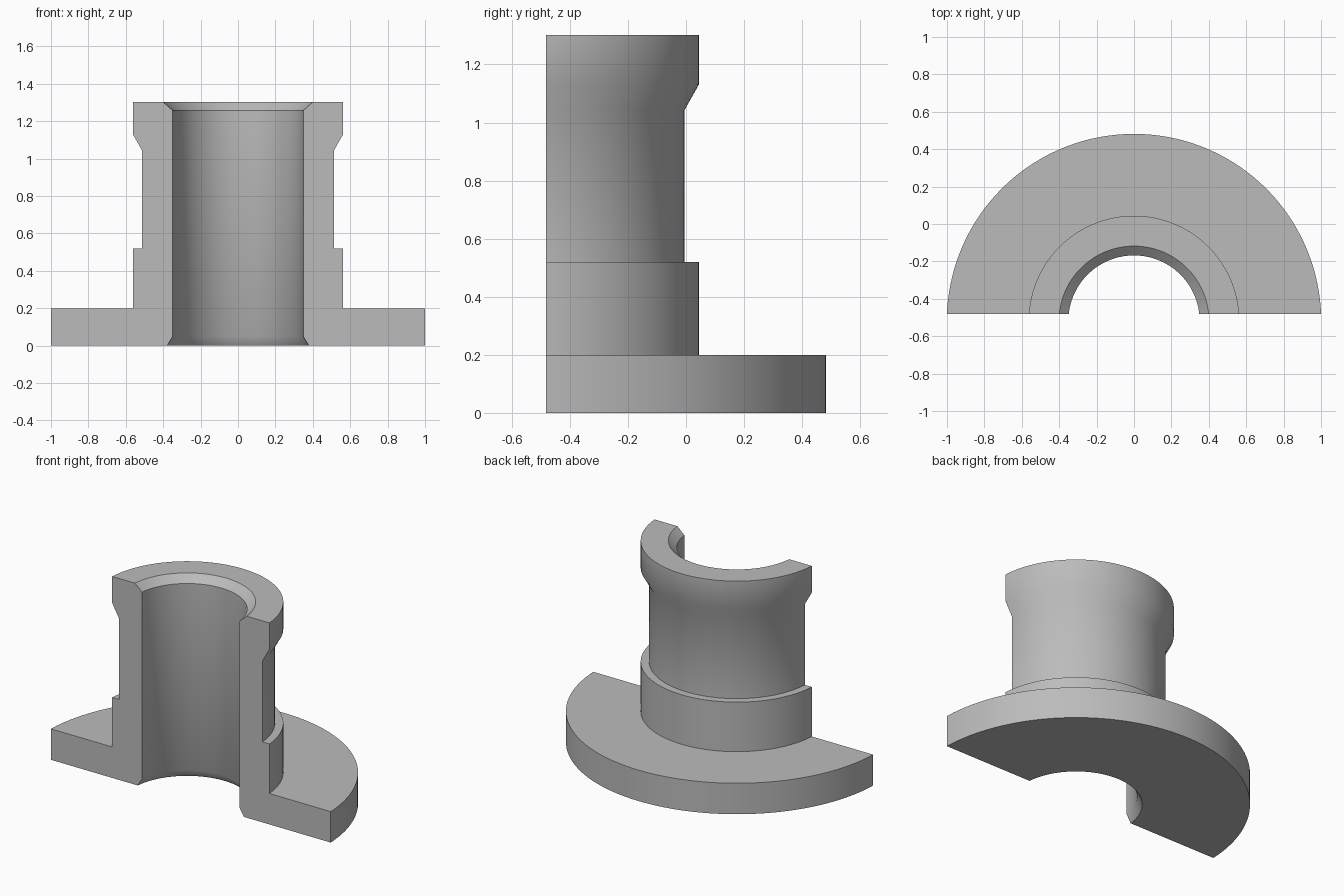
import bpy, bmesh, math
from mathutils import Matrix

cube = bpy.data.objects.get("Cube")
if cube:
    bpy.data.objects.remove(cube)

AXIS_Y = -0.519   # revolve axis, just in front of the cut plane
CUT_Y = -0.482

grey = bpy.data.materials.new("plain grey")
grey.use_nodes = True
colour = (0.5, 0.5, 0.5, 1)
grey.diffuse_color = colour
grey.node_tree.nodes["Principled BSDF"].inputs["Base Color"].default_value = colour

# Section of the bushing wall as (radius, height)
profile = [
    (0.381, 0), (1.0007, 0), (1.0007, 0.2),       # flange
    (0.563, 0.2), (0.563, 0.52),                  # lower collar
    (0.514, 0.52), (0.514, 1.043),                # neck
    (0.563, 1.13), (0.563, 1.302),                # upper collar
    (0.401, 1.302), (0.351, 1.257), (0.351, 0.05) # chamfered bore
]

# Revolve the section half a turn
bm = bmesh.new()
verts = [bm.verts.new((r, AXIS_Y, z)) for r, z in profile]
edges = [bm.edges.new((a, b)) for a, b in zip(verts, verts[1:] + verts[:1])]
bmesh.ops.spin(bm, geom=verts + edges, cent=(0, AXIS_Y, 0), axis=(0, 0, 1),
               angle=math.pi, steps=96)

# Slice the front flat and cap both cut sections
geom = bm.verts[:] + bm.edges[:] + bm.faces[:]
bmesh.ops.bisect_plane(bm, geom=geom, plane_co=(0, CUT_Y, 0),
                       plane_no=(0, -1, 0), clear_outer=True)
rim = [e for e in bm.edges if e.is_boundary]
bmesh.ops.holes_fill(bm, edges=rim, sides=0)
bmesh.ops.recalc_face_normals(bm, faces=bm.faces[:])

mesh = bpy.data.meshes.new("flanged_bushing_half")
bm.to_mesh(mesh)
bm.free()
mesh.materials.append(grey)
bushing = bpy.data.objects.new("flanged_bushing_half", mesh)
bpy.context.collection.objects.link(bushing)

# Smooth the round walls, keep the steps crisp
bpy.ops.object.select_all(action='DESELECT')
bushing.select_set(True)
bpy.context.view_layer.objects.active = bushing
bpy.ops.object.shade_smooth_by_angle(angle=math.radians(35))
